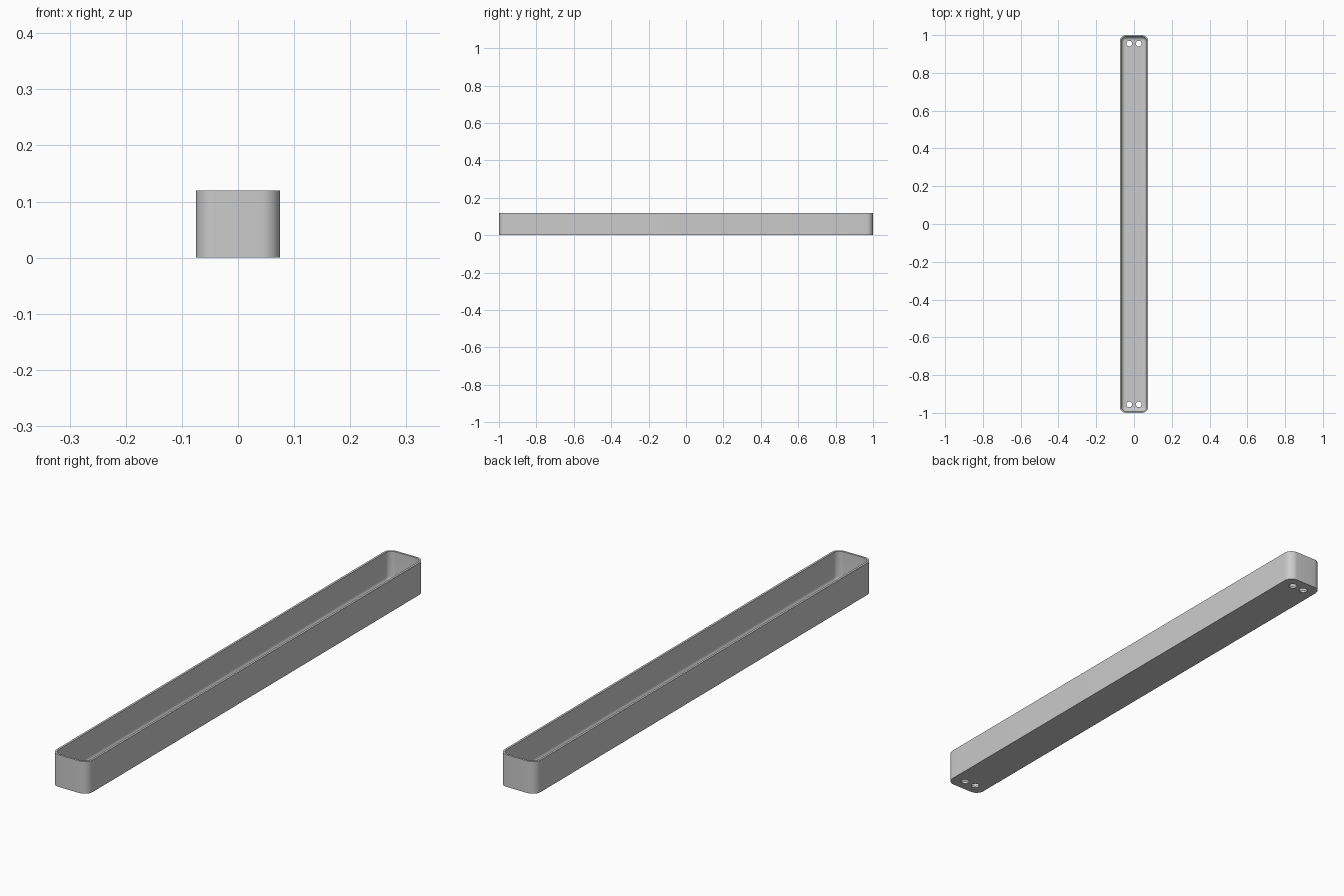
import bpy, bmesh, math

cube = bpy.data.objects.get("Cube")
if cube:
    bpy.data.objects.remove(cube, do_unlink=True)

HALF_X, HALF_Y, HEIGHT = 0.075, 1.0, 0.12
CORNER, WALL, FLOOR, FILLET = 0.033, 0.008, 0.008, 0.02
STEPS = 10

grey = bpy.data.materials.new("plain grey")
grey.use_nodes = True
colour = (0.6, 0.6, 0.6, 1)
grey.diffuse_color = colour
grey.node_tree.nodes["Principled BSDF"].inputs["Base Color"].default_value = colour


def rounded_ring(bm, inset, z):
    """Rounded rectangle of vertices, pulled in from the outer outline."""
    radius = CORNER - inset
    ring = []
    for quarter, (sx, sy) in enumerate([(1, 1), (-1, 1), (-1, -1), (1, -1)]):
        for i in range(STEPS + 1):
            a = (quarter + i / STEPS) * math.pi / 2
            ring.append(bm.verts.new((sx * (HALF_X - CORNER) + radius * math.cos(a),
                                      sy * (HALF_Y - CORNER) + radius * math.sin(a), z)))
    return ring


# Wall section: outside bottom, rim, then down the inside and round to the floor
section = [(0, 0), (0, HEIGHT), (WALL, HEIGHT)]
for i in range(9):
    a = i / 8 * math.pi / 2
    section.append((WALL + FILLET * (1 - math.cos(a)),
                    FLOOR + FILLET * (1 - math.sin(a))))

bm = bmesh.new()
rings = [rounded_ring(bm, inset, z) for inset, z in section]
for low, high in zip(rings, rings[1:]):
    for i in range(len(low)):
        j = (i + 1) % len(low)
        bm.faces.new((low[i], low[j], high[j], high[i]))
bm.faces.new(rings[0][::-1])
bm.faces.new(rings[-1])
bmesh.ops.recalc_face_normals(bm, faces=bm.faces)
mesh = bpy.data.meshes.new("tray")
bm.to_mesh(mesh)
bm.free()
mesh.materials.append(grey)
tray = bpy.data.objects.new("tray", mesh)
bpy.context.collection.objects.link(tray)

# Pair of screw holes through the floor at each end
bm = bmesh.new()
for x in (-0.025, 0.025):
    for y in (-0.955, 0.955):
        made = bmesh.ops.create_cone(bm, cap_ends=True, segments=32, radius1=0.015,
                                     radius2=0.015, depth=0.06)
        bmesh.ops.translate(bm, verts=made["verts"], vec=(x, y, 0))
mesh = bpy.data.meshes.new("screw_hole_cutter")
bm.to_mesh(mesh)
bm.free()
mesh.materials.append(grey)
cutter = bpy.data.objects.new("screw_hole_cutter", mesh)
bpy.context.collection.objects.link(cutter)
cutter.hide_render = True

cut = tray.modifiers.new("screw holes", "BOOLEAN")
cut.operation = "DIFFERENCE"
cut.solver = "EXACT"
cut.object = cutter
bpy.ops.object.select_all(action="DESELECT")
tray.select_set(True)
bpy.context.view_layer.objects.active = tray
bpy.ops.object.modifier_apply(modifier=cut.name)
bpy.data.objects.remove(cutter, do_unlink=True)
bpy.ops.object.shade_smooth_by_angle(angle=math.radians(30))
